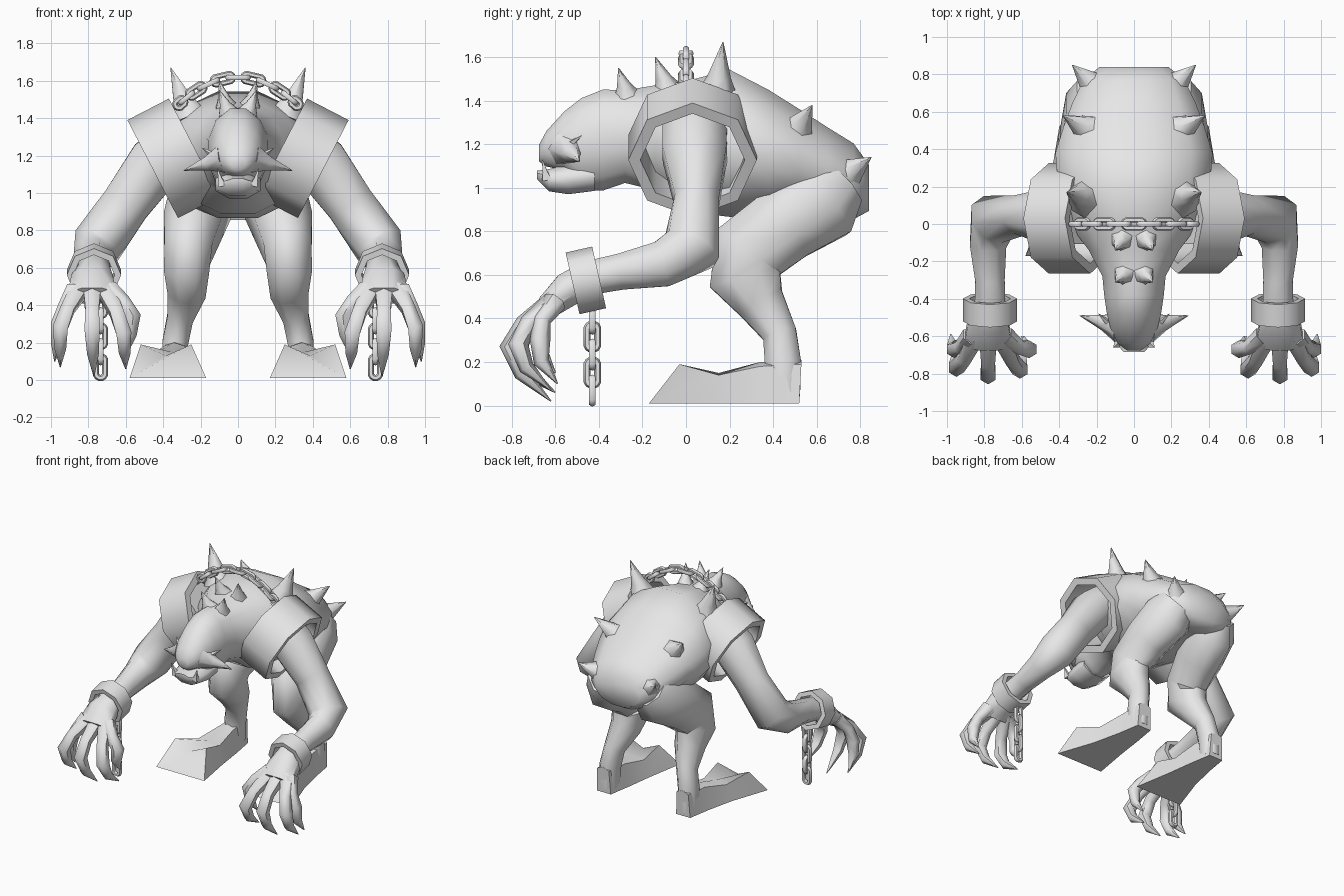
import bpy, bmesh
from math import sin, cos, pi, radians
from mathutils import Vector, Matrix

cube = bpy.data.objects.get("Cube")
if cube:
    bpy.data.objects.remove(cube, do_unlink=True)

grey = bpy.data.materials.new("plain_grey")
grey.use_nodes = True
grey.diffuse_color = (0.8, 0.8, 0.8, 1)
grey.node_tree.nodes["Principled BSDF"].inputs["Base Color"].default_value = (0.8, 0.8, 0.8, 1)


def finish(name, bm, angle=60, mirror=False):
    """Shade smooth below the angle, make the object, and its mirrored twin if asked."""
    bmesh.ops.recalc_face_normals(bm, faces=bm.faces)
    for f in bm.faces:
        f.smooth = True
    for e in bm.edges:
        e.smooth = len(e.link_faces) == 2 and e.calc_face_angle(0) < radians(angle)
    left = "left_" + name if mirror else name
    mesh = bpy.data.meshes.new(left)
    bm.to_mesh(mesh)
    bm.free()
    mesh.materials.append(grey)
    bpy.context.collection.objects.link(bpy.data.objects.new(left, mesh))
    if mirror:
        twin = mesh.copy()
        twin.name = "right_" + name
        twin.transform(Matrix.Scale(-1, 4, (1, 0, 0)))
        twin.flip_normals()
        bpy.context.collection.objects.link(bpy.data.objects.new(twin.name, twin))


def loft(bm, rings, closed=False):
    """Skin a list of point rings; closed joins the last ring to the first."""
    vs = [[bm.verts.new(p) for p in r] for r in rings]
    n = len(vs[0])
    pairs = list(zip(vs, vs[1:])) + ([(vs[-1], vs[0])] if closed else [])
    for a, b in pairs:
        for i in range(n):
            j = (i + 1) % n
            bm.faces.new((a[i], a[j], b[j], b[i]))
    if not closed:
        bm.faces.new(vs[0])
        bm.faces.new(vs[-1])


def circle(c, t, ra, rb, sides, phase=0.5):
    t = Vector(t).normalized()
    ref = Vector((0, 0, 1)) if abs(t.x) > 0.9 else Vector((1, 0, 0))
    u = (ref - t * ref.dot(t)).normalized()
    v = t.cross(u)
    return [Vector(c) + u * ra * cos(a) + v * rb * sin(a)
            for a in ((i + phase) * 2 * pi / sides for i in range(sides))]


def limb(name, pts, sides=8, axis=None, mirror=True):
    """Tube through points (x, y, z, width radius, depth radius)."""
    bm = bmesh.new()
    cs = [Vector(p[:3]) for p in pts]
    rings = []
    for i, p in enumerate(pts):
        t = axis or cs[min(i + 1, len(cs) - 1)] - cs[max(i - 1, 0)]
        rings.append(circle(cs[i], t, p[3], p[4], sides))
    loft(bm, rings)
    finish(name, bm, mirror=mirror)


def spike(name, base, tip, r, sides=6):
    """Thorn with a flared base."""
    b, t = Vector(base), Vector(tip)
    limb(name, [(*b, r, r), (*b.lerp(t, 0.4), r * 0.5, r * 0.5), (*t, 0.002, 0.002)], sides)


def band(name, centre, axis, r_out, r_in, length):
    """Hollow eight-sided ring with one corner at the top."""
    c, d = Vector(centre), Vector(axis).normalized() * length / 2
    bm = bmesh.new()
    loft(bm, [circle(c + d * k, d, r, r, 8, 0)
              for k, r in ((-1, r_in), (-1, r_out), (1, r_out), (1, r_in))], closed=True)
    finish(name, bm, 50, mirror=True)


def chain(name, pts, half_w, wire, mirror=False):
    """Oval links along the points, each turned a quarter against the last."""
    bm = bmesh.new()
    for k, (a, b) in enumerate(zip(pts, pts[1:])):
        a, b = Vector(a), Vector(b)
        d = (b - a).normalized()
        side = Vector((0, 1, 0)) if k % 2 else Vector((0, 1, 0)).cross(d)
        straight = max((b - a).length / 2 + 2 * wire - half_w, 0.005)
        rings = []
        for i in range(12):
            ang = (i + 0.5) * pi / 6
            out = d * cos(ang) + side * sin(ang)
            c = (a + b) / 2 + out * (half_w - wire) + d * straight * (1 if cos(ang) > 0 else -1)
            flat = d.cross(side)
            rings.append([c + out * wire * cos(q) + flat * wire * sin(q)
                          for q in (j * pi / 3 for j in range(6))])
        loft(bm, rings, closed=True)
    finish(name, bm, mirror=mirror)


# Body from snout to rump: y, centre z, half width, half height
body = [(-0.675, 1.16, 0.04, 0.04), (-0.64, 1.18, 0.09, 0.085), (-0.56, 1.215, 0.13, 0.14),
        (-0.48, 1.20, 0.15, 0.22), (-0.38, 1.22, 0.165, 0.24), (-0.28, 1.235, 0.175, 0.22),
        (-0.14, 1.23, 0.25, 0.25), (0.0, 1.19, 0.36, 0.31), (0.2, 1.205, 0.42, 0.35),
        (0.38, 1.16, 0.435, 0.30), (0.52, 1.13, 0.39, 0.24), (0.65, 1.08, 0.34, 0.205),
        (0.77, 1.03, 0.28, 0.18), (0.84, 1.0, 0.19, 0.11)]
limb("body", [(0, y, z, w, h) for y, z, w, h in body], 12, Vector((0, 1, 0)), False)

# Lower jaw with two fangs
limb("jaw", [(0, -0.685, 1.06, 0.06, 0.02), (0, -0.63, 1.035, 0.11, 0.055),
             (0, -0.54, 1.04, 0.13, 0.075), (0, -0.42, 1.06, 0.13, 0.08)],
     8, Vector((0, 1, 0)), False)
spike("fang", (0.085, -0.64, 1.04), (0.11, -0.66, 1.13), 0.03, 4)

# Cheek tusks, head horns and back spikes
spike("cheek_tusk", (0.08, -0.55, 1.18), (0.29, -0.49, 1.12), 0.085)
spike("cheek_barb", (0.09, -0.57, 1.17), (0.19, -0.48, 1.24), 0.04, 4)
spike("front_horn", (0.05, -0.27, 1.42), (0.10, -0.31, 1.55), 0.065)
spike("rear_horn", (0.06, -0.08, 1.44), (0.10, -0.14, 1.60), 0.075)
spike("shoulder_spike", (0.26, 0.14, 1.40), (0.36, 0.17, 1.67), 0.11)
spike("flank_spike", (0.22, 0.49, 1.23), (0.38, 0.58, 1.38), 0.12)
spike("rump_spike", (0.19, 0.71, 1.04), (0.33, 0.85, 1.14), 0.12)

# Arm and palm
limb("arm", [(0.30, 0.04, 1.28, 0.15, 0.16), (0.44, 0.04, 1.16, 0.16, 0.16),
             (0.60, 0.05, 0.94, 0.14, 0.11), (0.755, 0.025, 0.72, 0.14, 0.14),
             (0.78, -0.11, 0.65, 0.105, 0.115), (0.77, -0.30, 0.615, 0.085, 0.09),
             (0.77, -0.45, 0.585, 0.09, 0.085), (0.78, -0.54, 0.535, 0.12, 0.085),
             (0.78, -0.64, 0.45, 0.14, 0.06)])

# Clawed fingers: base x, knuckle, tip
fingers = [("thumb", 0.69, (0.56, -0.67, 0.34), (0.59, -0.60, 0.15)),
           ("inner_finger", 0.71, (0.61, -0.78, 0.25), (0.60, -0.60, 0.06)),
           ("middle_finger", 0.78, (0.78, -0.81, 0.27), (0.77, -0.62, 0.02)),
           ("outer_finger", 0.85, (0.95, -0.77, 0.28), (0.95, -0.62, 0.07)),
           ("little_finger", 0.87, (0.96, -0.67, 0.30), (0.98, -0.59, 0.10))]
for name, bx, knuckle, tip in fingers:
    base, k, t = Vector((bx, -0.60, 0.48)), Vector(knuckle), Vector(tip)
    mid = base.lerp(k, 0.6) + Vector((0, -0.02, 0.02))
    low = k.lerp(t, 0.45) + Vector((0, -0.03, -0.01))
    limb(name, [(*p, r, r) for p, r in
                ((base, 0.055), (mid, 0.042), (k, 0.047), (low, 0.036), (t, 0.003))], 6)

# Shoulder bands, wrist cuffs and chains
band("shoulder_band", (0.345, 0.03, 1.185), (0.89, 0, -0.46), 0.295, 0.24, 0.25)
band("cuff", (0.77, -0.46, 0.575), (0, -0.976, -0.22), 0.145, 0.11, 0.125)
chain("wrist_chain", [(0.735, -0.43, 0.44 - i * 0.0825) for i in range(6)], 0.042, 0.017, True)
xs = [0.32 * sin(pi / 2 * (i / 5.5 - 1) * 0.9) / sin(pi * 0.45) for i in range(12)]
chain("neck_chain", [(x, 0.0, 1.62 - 0.15 * (x / 0.32) ** 2) for x in xs], 0.037, 0.015)

# Leg
limb("leg", [(0.17, 0.70, 1.03, 0.15, 0.15), (0.20, 0.62, 0.95, 0.18, 0.22),
             (0.24, 0.45, 0.83, 0.17, 0.19), (0.265, 0.28, 0.70, 0.14, 0.19),
             (0.275, 0.27, 0.59, 0.13, 0.18), (0.275, 0.345, 0.47, 0.11, 0.12),
             (0.31, 0.43, 0.33, 0.075, 0.085), (0.335, 0.445, 0.20, 0.075, 0.09),
             (0.34, 0.45, 0.04, 0.07, 0.08)])

# Foot, flared at the toes: bottom y, top y, bottom x in/out, top x in/out, edge z, notch z
bm = bmesh.new()
rings = []
for yb, yt, bi, bo, ti, to, z, notch in ((-0.17, -0.03, 0.17, 0.58, 0.25, 0.52, 0.19, 0.13),
                                         (0.12, 0.15, 0.22, 0.48, 0.26, 0.45, 0.14, 0.15),
                                         (0.34, 0.34, 0.25, 0.43, 0.28, 0.40, 0.18, 0.20),
                                         (0.52, 0.53, 0.28, 0.40, 0.29, 0.39, 0.19, 0.21)):
    rings.append([(bi, yb, 0.01), (bo, yb, 0.01), (to, yt, z),
                  ((ti + to) / 2, yt, notch), (ti, yt, z)])
loft(bm, rings)
finish("foot", bm, 60, mirror=True)
